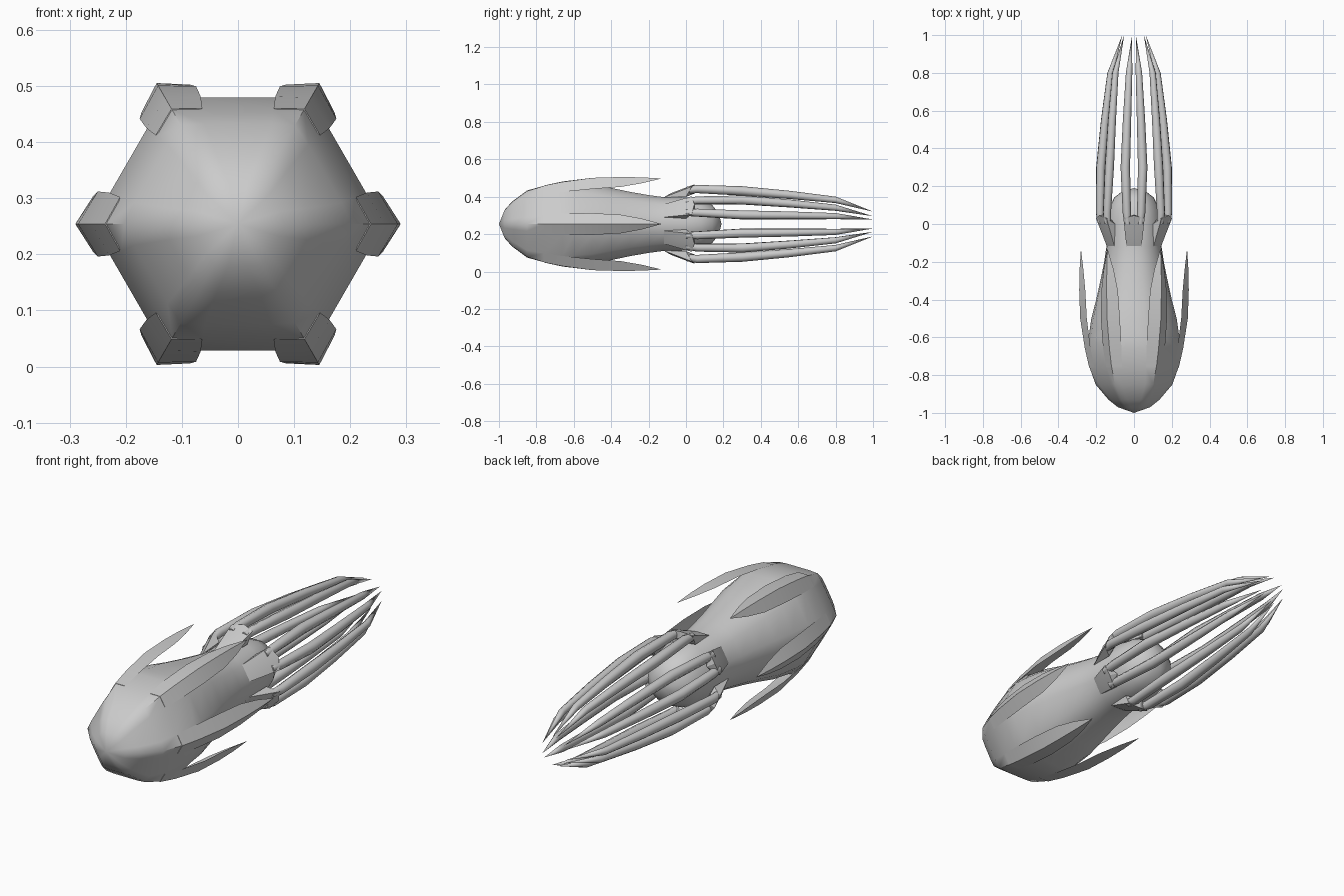
import bpy, bmesh
from math import sin, cos, pi, radians

if "Cube" in bpy.data.objects:
    bpy.data.objects.remove(bpy.data.objects["Cube"])

CZ = 0.254  # height of the long axis


def place(a, y, r, t=0.0):
    """Point at radius r along direction a around the long axis, offset t sideways."""
    return (r * cos(a) - t * sin(a), y, CZ + r * sin(a) + t * cos(a))


def finish(bm, name, angle=40):
    bmesh.ops.recalc_face_normals(bm, faces=bm.faces)
    me = bpy.data.meshes.new(name)
    bm.to_mesh(me)
    bm.free()
    ob = bpy.data.objects.new(name, me)
    bpy.context.collection.objects.link(ob)
    bpy.ops.object.select_all(action='DESELECT')
    ob.select_set(True)
    bpy.context.view_layer.objects.active = ob
    bpy.ops.object.shade_smooth_by_angle(angle=radians(angle))
    return ob


def loft(name, rings, angle=40):
    """Skin a list of rings; a ring of one point is a pointed end."""
    bm = bmesh.new()
    vs = [[bm.verts.new(p) for p in ring] for ring in rings]
    for a, b in zip(vs, vs[1:]):
        n = max(len(a), len(b))
        for i in range(n):
            j = (i + 1) % n
            if len(a) == 1:
                bm.faces.new((a[0], b[i], b[j]))
            elif len(b) == 1:
                bm.faces.new((a[i], a[j], b[0]))
            else:
                bm.faces.new((a[i], a[j], b[j], b[i]))
    for end in (vs[0], vs[-1]):
        if len(end) > 2:
            bm.faces.new(end)
    return finish(bm, name, angle)


SIX = [k * pi / 3 for k in range(6)]

# Body: six-sided shell, each corner has a ridge between two edge lines
# (y, ridge radius, edge radius, edge half width)
stations = [(-0.97, .085, .074, .022), (-0.93, .135, .122, .028), (-0.85, .203, .185, .038),
            (-0.76, .235, .208, .048), (-0.66, .258, .228, .056), (-0.60, .240, .226, .056),
            (-0.5, .226, .216, .054), (-0.4, .200, .194, .050), (-0.3, .178, .172, .046),
            (-0.2, .158, .154, .042), (-0.12, .146, .143, .040), (0, .146, .143, .038),
            (0.08, .134, .130, .034), (0.14, .105, .102, .027), (0.175, .06, .058, .016)]
rings = [[(0, -1, CZ)]]
for y, ridge, edge, hw in stations:
    rings.append([place(a, y, r, t) for a in SIX
                  for r, t in ((edge, -hw), (ridge, 0), (edge, hw))])
rings.append([(0, 0.19, CZ)])
loft("body", rings)

# Fins: folded leaves that peel away from the body ridges
fin_stations = [(-0.76, .237, .210, .048), (-0.66, .260, .230, .056), (-0.5, .285, .250, .058),
                (-0.35, .290, .258, .050), (-0.24, .288, .268, .030)]
for k, a in enumerate(SIX):
    rings = [[place(a, y, edge, -hw), place(a, y, ridge), place(a, y, edge, hw),
              place(a, y, edge + (ridge - edge) * 0.45)] for y, ridge, edge, hw in fin_stations]
    rings.append([place(a, -0.13, .281)])
    loft(f"fin_{k + 1}", rings)

# Arm sockets: faceted wedges around the neck; each carries a pair of arms
wedge = [(-.12, .142, .04), (-.12, .142, -.04), (-.08, .165, 0),
         (.03, .200, .056), (.03, .200, -.056), (.045, .212, 0),
         (.0, .145, .05), (.0, .145, -.05), (.05, .165, 0)]
# (y, radius of arm centre, sideways offset, thickness)
arm_path = [(0.0, .180, .034, .018), (0.06, .187, .038, .022), (0.3, .177, .046, .025),
            (0.55, .156, .037, .022), (0.8, .129, .026, .017)]
SIDES = 8
for k, a in enumerate(SIX):
    a += pi / 6
    bm = bmesh.new()
    for y, r, t in wedge:
        bm.verts.new(place(a, y, r, t))
    hull = bmesh.ops.convex_hull(bm, input=bm.verts)
    loose = [v for v in bm.verts if not v.link_faces]
    bmesh.ops.delete(bm, geom=loose, context='VERTS')
    finish(bm, f"arm_socket_{k + 1}", 20)
    for side, s in (("a", 1), ("b", -1)):
        rings = [[place(a, y, r + w * cos(2 * pi * i / SIDES), s * t + w * sin(2 * pi * i / SIDES))
                  for i in range(SIDES)] for y, r, t, w in arm_path]
        rings.append([place(a, 1.0, .066, s * .010)])
        loft(f"arm_{k + 1}{side}", rings, 50)
